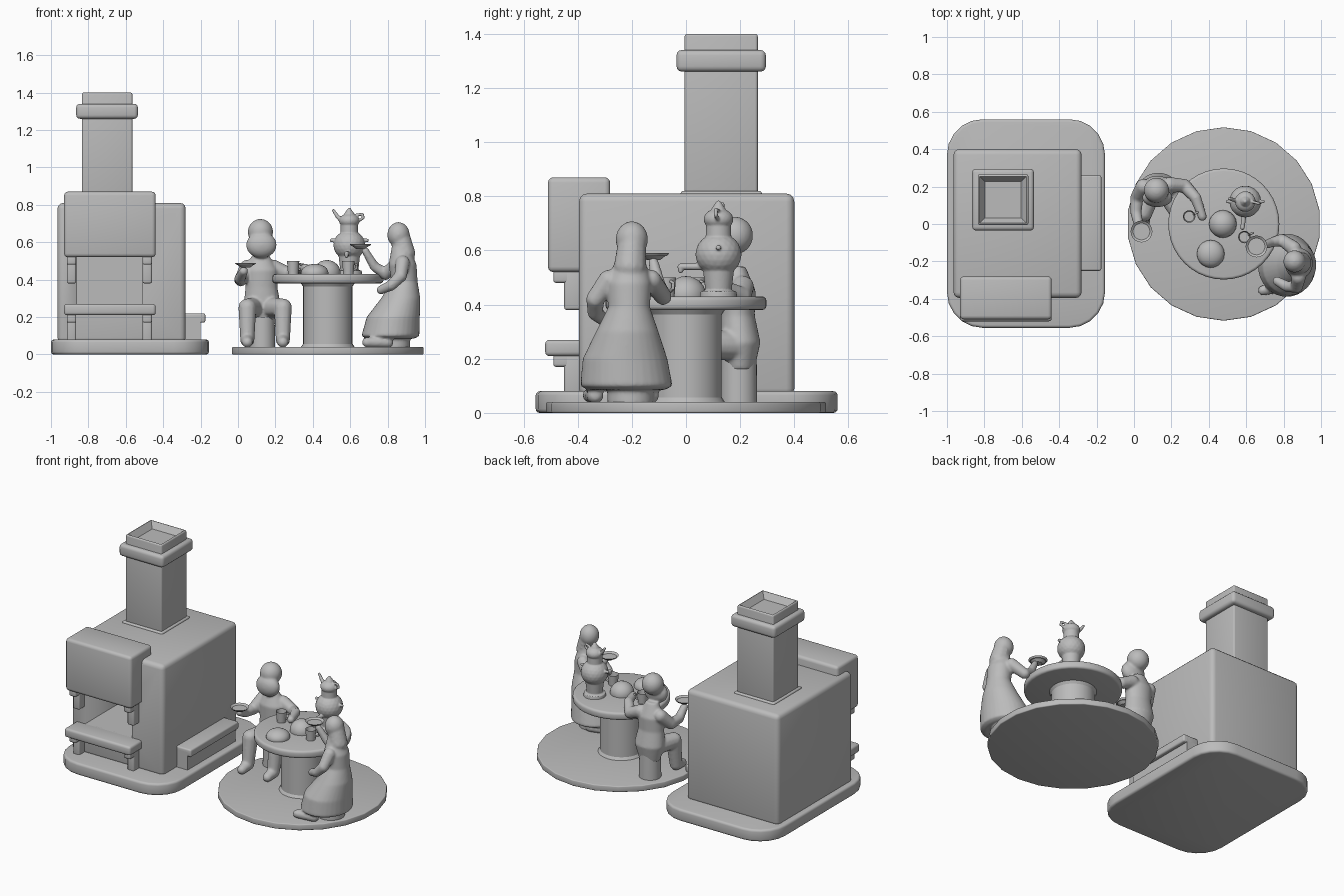
import bpy, bmesh, math
from mathutils import Vector, Matrix

if "Cube" in bpy.data.objects:
    bpy.data.objects.remove(bpy.data.objects["Cube"], do_unlink=True)

clay = bpy.data.materials.new("grey_clay")
clay.use_nodes = True
clay.diffuse_color = (.5, .5, .5, 1)
clay.node_tree.nodes["Principled BSDF"].inputs["Base Color"].default_value = clay.diffuse_color


def finish(name, bm):
    """Turn a bmesh into a named clay object."""
    bmesh.ops.recalc_face_normals(bm, faces=bm.faces)
    mesh = bpy.data.meshes.new(name)
    bm.to_mesh(mesh)
    bm.free()
    mesh.materials.append(clay)
    ob = bpy.data.objects.new(name, mesh)
    bpy.context.collection.objects.link(ob)
    bpy.ops.object.select_all(action="DESELECT")
    ob.select_set(True)
    bpy.context.view_layer.objects.active = ob
    bpy.ops.object.shade_smooth_by_angle(angle=math.radians(35))
    return ob


def soften_edges(bm, width):
    sharp = [edge for edge in bm.edges if edge.calc_face_angle(0) > .6]
    bmesh.ops.bevel(bm, geom=sharp, offset=width, segments=3, profile=.5, affect="EDGES")


def hollow_top(bm, wall, depth):
    """Sink the top face to leave a rim of the given wall."""
    top = max(bm.faces, key=lambda face: face.calc_center_median().z)
    bmesh.ops.inset_region(bm, faces=[top], thickness=wall)
    bmesh.ops.translate(bm, verts=top.verts, vec=(0, 0, -depth))


def box(name, x, y, z, bevel=0, corner=0, wall=0):
    """Box from ranges, with optional round corners, soft edges and hollow."""
    bm = bmesh.new()
    size = [high - low for low, high in (x, y, z)]
    middle = [(high + low) / 2 for low, high in (x, y, z)]
    bmesh.ops.create_cube(bm, size=1, matrix=Matrix.Translation(middle) @ Matrix.Diagonal((*size, 1)))
    if corner:
        posts = [edge for edge in bm.edges if edge.verts[0].co.xy == edge.verts[1].co.xy]
        bmesh.ops.bevel(bm, geom=posts, offset=corner, segments=5, profile=.5, affect="EDGES")
    if bevel:
        soften_edges(bm, bevel)
    if wall:
        hollow_top(bm, wall, wall)
    return finish(name, bm)


def add_cone(bm, centre, z, lower, upper, sides=32):
    """Upright round section between two heights."""
    low, high = z
    place = Matrix.Translation((*centre, (low + high) / 2))
    bmesh.ops.create_cone(bm, cap_ends=True, segments=sides, radius1=lower, radius2=upper,
                          depth=high - low, matrix=place)


def puck(name, centre, z, lower, upper, bevel=0, sides=32, wall=0, depth=0):
    bm = bmesh.new()
    add_cone(bm, centre, z, lower, upper, sides)
    if bevel:
        soften_edges(bm, bevel)
    if wall:
        hollow_top(bm, wall, depth)
    return finish(name, bm)


def add_ball(bm, centre, radii, detail=3):
    place = Matrix.Translation(centre) @ Matrix.Diagonal((*radii, 1))
    bmesh.ops.create_icosphere(bm, subdivisions=detail, radius=1, matrix=place)


def add_limb(bm, thick, thin, *joints):
    """Tapering chain of overlapping balls through the joints."""
    joints = [Vector(joint) for joint in joints]
    bones = len(joints) - 1
    for i in range(bones):
        steps = math.ceil((joints[i + 1] - joints[i]).length / thin * 2)
        for step in range(steps + 1):
            t = step / steps
            radius = thick + (thin - thick) * (i + t) / bones
            add_ball(bm, joints[i].lerp(joints[i + 1], t), [radius] * 3, detail=2)


def add_body(bm, flat, *rings):
    """Skin through level ovals: x, y, z and width; flat scales the depth."""
    loops = []
    for x, y, z, width in rings:
        ring = bmesh.ops.create_circle(bm, segments=32, radius=width,
                                       matrix=Matrix.Translation((x, y, z)) @ Matrix.Diagonal((1, flat, 1, 1)))
        loops.append(ring["verts"])
    for below, above in zip(loops, loops[1:]):
        for i in range(len(below)):
            bm.faces.new((below[i - 1], below[i], above[i], above[i - 1]))
    bm.faces.new(loops[0])
    bm.faces.new(loops[-1])


def sculpt(name, bm, voxel, passes):
    """Fuse overlapping volumes into one soft clay surface."""
    ob = finish(name, bm)
    fuse = ob.modifiers.new("fuse", "REMESH")
    fuse.mode, fuse.voxel_size, fuse.use_smooth_shade = "VOXEL", voxel, True
    soften = ob.modifiers.new("soften", "SMOOTH")
    soften.iterations = passes
    for modifier in ("fuse", "soften"):
        bpy.ops.object.modifier_apply(modifier=modifier)


# Stove body with an open hearth
box("stove_base", (-1, -.155), (-.555, .56), (0, .08), bevel=.015, corner=.19)
stove = box("stove_body", (-.965, -.28), (-.395, .4), (.06, .81), bevel=.03)
cutter = box("hearth_cutter", (-.86, -.51), (-.6, .1), (.27, .56))
cutter.hide_render = True
hearth = stove.modifiers.new("hearth", "BOOLEAN")
hearth.operation, hearth.object, hearth.solver = "DIFFERENCE", cutter, "EXACT"
bpy.context.view_layer.objects.active = stove
bpy.ops.object.modifier_apply(modifier="hearth")
bpy.data.objects.remove(cutter, do_unlink=True)

# Hood and shelf, each on two stepped brackets
box("hood", (-.93, -.44), (-.51, -.28), (.52, .87), bevel=.02)
box("hearth_shelf", (-.93, -.44), (-.52, -.37), (.21, .27), bevel=.015)
for part, bottom, top in (("hood", .38, .53), ("shelf", .06, .22)):
    for side, x in (("right", -.89), ("left", -.485)):
        span = (x - .025, x + .025)
        box(f"{side}_{part}_bracket", span, (-.45, -.38), (bottom, top), bevel=.01)
        box(f"{side}_{part}_bracket_cap", span, (-.49, -.38), (top - .05, top), bevel=.01)

# Side bench with an overhanging seat
box("bench_support", (-.3, -.2), (-.25, .26), (.06, .2))
box("bench_seat", (-.3, -.175), (-.25, .26), (.17, .22), bevel=.01)

# Square chimney with collar and hollow top
box("chimney", (-.835, -.565), (-.005, .265), (.78, 1.4), bevel=.01, wall=.04)
box("chimney_foot", (-.85, -.55), (-.02, .28), (.78, .82), bevel=.01)
box("chimney_collar", (-.865, -.535), (-.035, .295), (1.26, 1.34), bevel=.02)

# Round floor and table
hub = (.48, 0)
puck("round_floor", hub, (0, .04), .517, .517, bevel=.006, sides=22)
puck("table_leg", hub, (.03, .39), .132, .132)
puck("table_leg_foot", hub, (.03, .06), .15, .13)
puck("table_leg_collar", hub, (.36, .39), .13, .15)
puck("table_top", hub, (.38, .43), .297, .297, bevel=.015, sides=40)

# Loaves, and cups with handles
for name, x, y, height in (("round_loaf", .475, 0, .07), ("flat_loaf", .41, -.16, .05)):
    bm = bmesh.new()
    add_ball(bm, (x, y, .435), (.074, .074, height))
    finish(name, bm)
for name, x, y in (("man_cup", .295, .04), ("samovar_cup", .59, -.07)):
    puck(name, (x, y), (.42, .5), .027, .033, wall=.006, depth=.05)
    bm = bmesh.new()
    loop = [(x + reach, y + reach / 2, z) for reach, z in ((.03, .485), (.045, .48), (.045, .46), (.025, .45))]
    add_limb(bm, .006, .006, *loop)
    finish(name + "_handle", bm)

# Samovar with tap, side knobs and a teapot on top
urn = (.595, .12)
bm = bmesh.new()
add_cone(bm, urn, (.42, .45), .07, .066)
add_cone(bm, urn, (.43, .55), .046, .06)
add_ball(bm, (*urn, .585), (.085, .085, .08))
add_cone(bm, urn, (.62, .7), .048, .046)
add_ball(bm, (*urn, .715), (.055, .055, .04))
add_limb(bm, .03, .01, (*urn, .74), (*urn, .775))
add_limb(bm, .014, .01, (.59, .06, .54), (.58, -.02, .54), (.58, -.02, .525))
add_limb(bm, .01, .01, (.5, .12, .61), (.69, .12, .61))
add_limb(bm, .014, .008, (.555, .125, .715), (.53, .13, .74), (.51, .135, .77))
add_limb(bm, .008, .008, (.63, .12, .745), (.665, .11, .75), (.67, .11, .73), (.64, .12, .71))
sculpt("samovar", bm, voxel=.004, passes=2)

# Seated man: trunk, head, beard, arms and legs
bm = bmesh.new()
add_body(bm, .75, (.13, .2, .16, .07), (.13, .2, .26, .1), (.125, .19, .36, .085),
         (.125, .19, .45, .09), (.12, .19, .54, .04))
add_ball(bm, (.12, .18, .655), (.068, .068, .07))
add_ball(bm, (.125, .14, .585), (.082, .05, .07))
add_limb(bm, .043, .025, (.05, .2, .465), (.015, .14, .4), (.01, .06, .405), (.03, -.025, .445))
add_limb(bm, .043, .025, (.19, .21, .465), (.27, .205, .43), (.33, .14, .46), (.365, .04, .46))
for hip, foot in ((.09, .05), (.17, .24)):
    add_limb(bm, .06, .03, (hip, .18, .25), (foot, .06, .25), (foot, .035, .08), (foot, -.03, .065))
sculpt("seated_man", bm, voxel=.007, passes=6)
puck("man_stool", (.13, .195), (.03, .2), .068, .066)

# Seated woman: dress, legs, head with scarf, arms and feet
bm = bmesh.new()
add_body(bm, 1.1, (.815, -.22, .085, .13), (.815, -.22, .1, .155), (.83, -.225, .2, .142), (.87, -.217, .3, .105),
         (.89, -.21, .39, .07), (.88, -.21, .48, .075), (.868, -.205, .58, .045))
add_cone(bm, (.835, -.205), (.03, .12), .085, .085)
add_ball(bm, (.858, -.2, .64), (.06, .06, .068))
add_limb(bm, .055, .062, (.87, -.2, .62), (.888, -.207, .54))
add_limb(bm, .04, .02, (.855, -.13, .49), (.79, -.085, .43), (.73, -.1, .47), (.68, -.12, .555))
add_limb(bm, .04, .025, (.88, -.285, .49), (.87, -.335, .42), (.82, -.335, .37), (.765, -.305, .345))
for y in (-.355, -.15):
    add_limb(bm, .032, .028, (.8, y + .02, .065), (.69, y, .065))
sculpt("seated_woman", bm, voxel=.007, passes=6)

# Saucers held in hand
for name, x, y, z in (("man_saucer", .04, -.04, .465), ("woman_saucer", .655, -.12, .565)):
    puck(name, (x, y), (z, z + .025), .025, .058, wall=.008, depth=.01)
